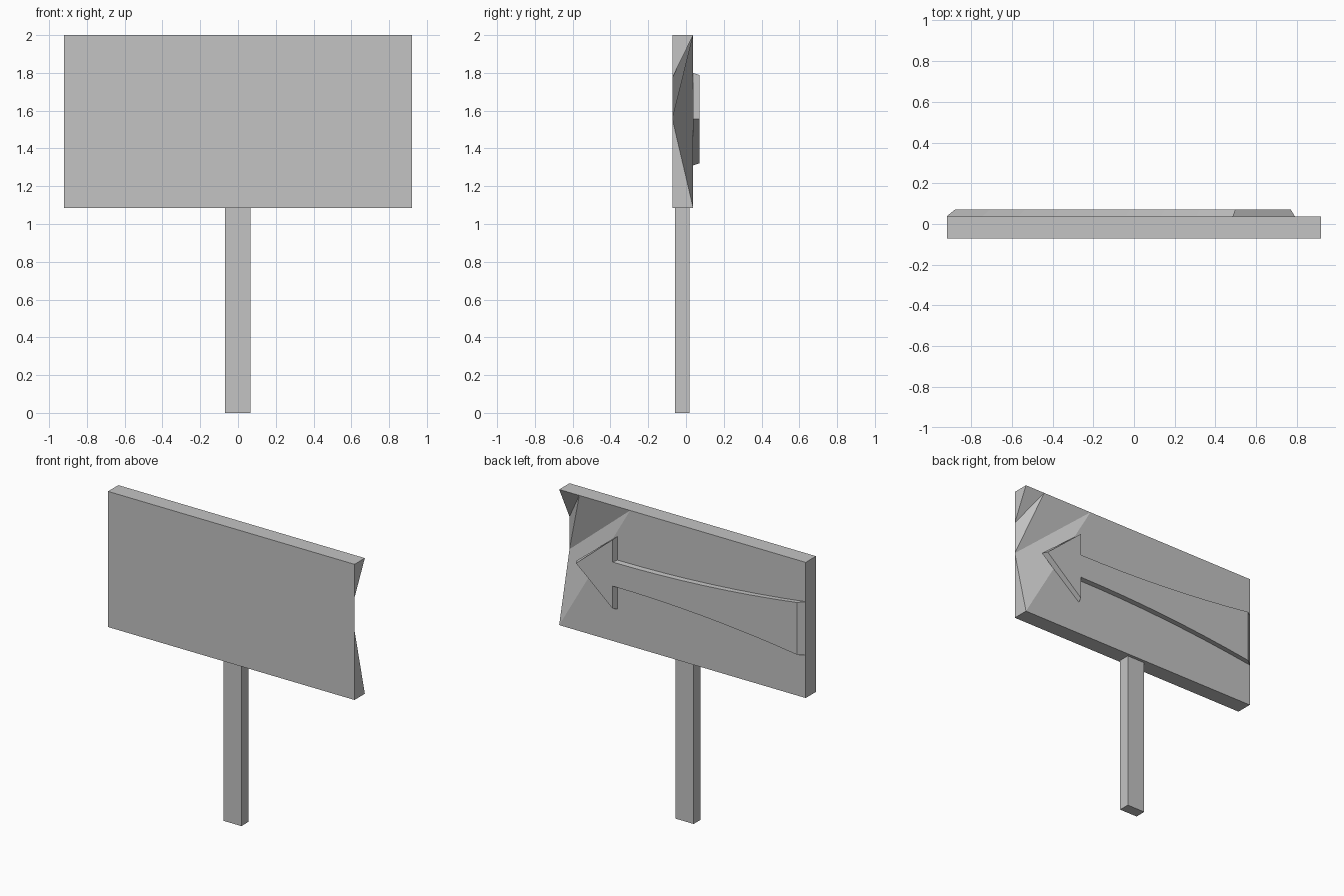
import bpy
import bmesh

default = bpy.data.objects.get("Cube")
if default:
    bpy.data.objects.remove(default, do_unlink=True)

grey = bpy.data.materials.new("plain grey")
grey.use_nodes = True
COLOUR = (0.55, 0.55, 0.55, 1)
grey.diffuse_color = COLOUR
grey.node_tree.nodes["Principled BSDF"].inputs["Base Color"].default_value = COLOUR


def finish(name, bm):
    bmesh.ops.recalc_face_normals(bm, faces=bm.faces[:])
    mesh = bpy.data.meshes.new(name)
    bm.to_mesh(mesh)
    bm.free()
    mesh.materials.append(grey)
    obj = bpy.data.objects.new(name, mesh)
    bpy.context.collection.objects.link(obj)
    return obj


# Post: square-cut upright reaching the underside of the board
LOW, HIGH, FRONT, BACK, SIDE = 1.085, 2.0, -0.072, 0.038, 0.92
bm = bmesh.new()
bmesh.ops.create_cube(bm, size=1)
for v in bm.verts:
    v.co.x = v.co.x * 0.135 - 0.002
    v.co.y = v.co.y * 0.075 - 0.02
    v.co.z = (v.co.z + 0.5) * LOW
finish("post", bm)

# Board: a slab whose back is dented in toward one end
corners = {
    "front_top_right": (-SIDE, FRONT, HIGH),
    "front_low_right": (-SIDE, FRONT, LOW),
    "back_top_right": (-SIDE, BACK, HIGH),
    "back_low_right": (-SIDE, BACK, LOW),
    "front_top_left": (SIDE, FRONT, HIGH),
    "front_low_left": (SIDE, FRONT, LOW),
    "back_top_left": (SIDE, BACK, HIGH),
    "back_low_left": (SIDE, BACK, LOW),
    "dent_upper": (SIDE, FRONT, 1.775),
    "dent_lower": (SIDE, FRONT, 1.555),
    "rim_outer": (0.77, BACK, HIGH),
    "rim_inner": (0.39, BACK, HIGH),
}
bm = bmesh.new()
vert = {name: bm.verts.new(co) for name, co in corners.items()}
for face in (
    "front_top_right front_low_right front_low_left dent_lower dent_upper front_top_left",
    "front_top_right front_top_left back_top_left rim_outer rim_inner back_top_right",
    "front_low_right back_low_right back_low_left front_low_left",
    "front_top_right back_top_right back_low_right front_low_right",
    "back_top_right rim_inner back_low_left back_low_right",
    "rim_inner dent_lower back_low_left",
    "rim_inner rim_outer dent_lower",
    "rim_outer dent_upper dent_lower",
    "rim_outer back_top_left dent_upper",
    "front_top_left dent_upper back_top_left",
    "dent_lower front_low_left back_low_left",
):
    bm.faces.new([vert[name] for name in face.split()])
finish("board", bm)

# Raised arrow: flared tail, triangular head and sloping edges
MID, STEPS = 1.555, 8


def arrow_outline(inset):
    start, neck, tip = -SIDE + 3.5 * inset, 0.485 + inset, 0.79 - 1.7 * inset
    upper = []
    for i in range(STEPS + 1):
        t = 1 - i / STEPS
        upper.append((neck + (start - neck) * t, 0.085 + 0.095 * t * t - inset / 3))
    upper.append((neck, 0.245 - inset))
    lower = [(x, -h) for x, h in reversed(upper)]
    return [(x, MID + h) for x, h in upper + [(tip, 0)] + lower]


bm = bmesh.new()
rings = []
for y, inset in ((BACK, 0), (0.072, 0.012)):
    rings.append([bm.verts.new((x, y, z)) for x, z in arrow_outline(inset)])
base, top = rings
bm.faces.new(base)
bm.faces.new(top)
for i in range(len(base)):
    j = (i + 1) % len(base)
    bm.faces.new((base[i], base[j], top[j], top[i]))
finish("arrow", bm)
